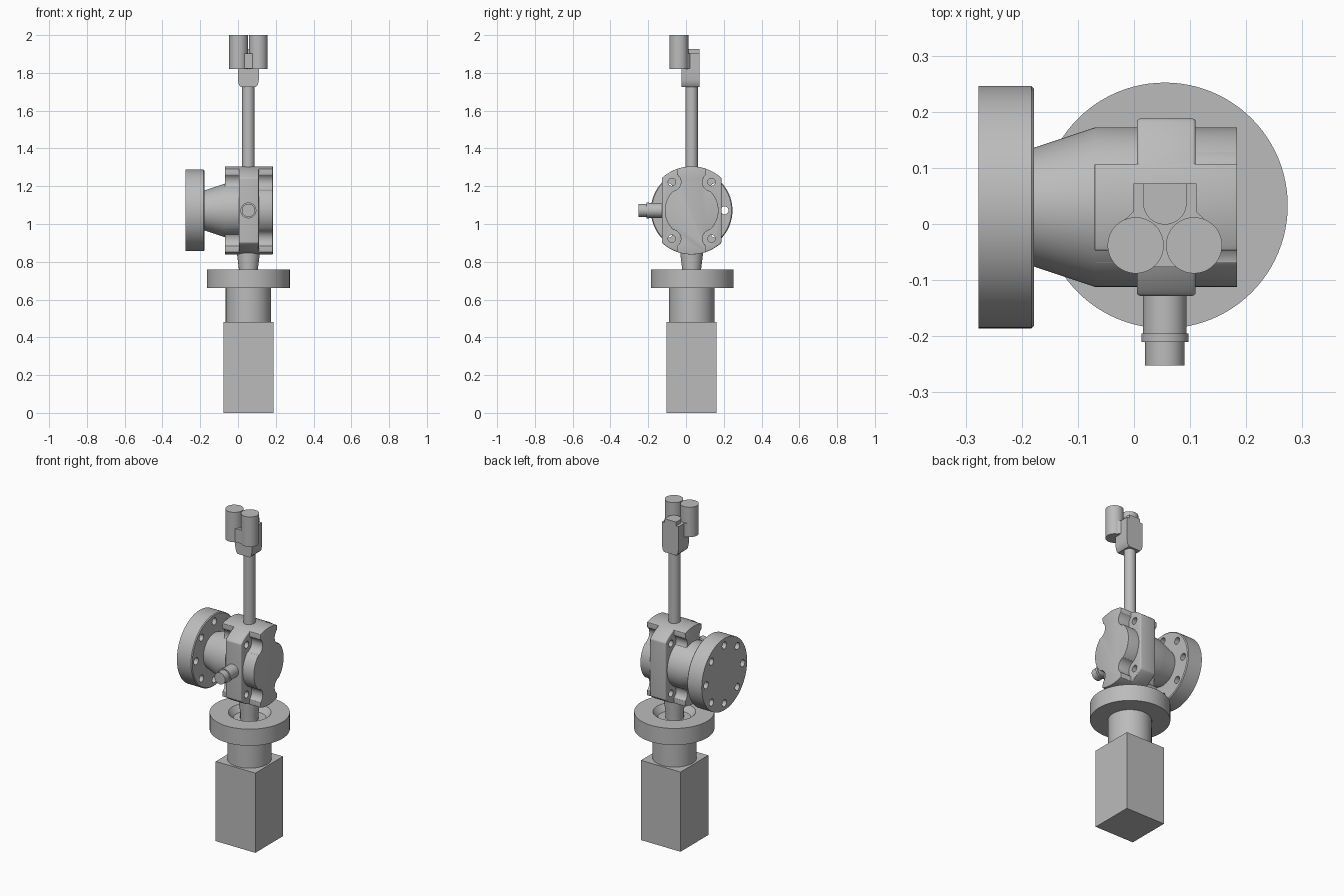
import bpy, bmesh
from math import sin, cos, pi, radians, sqrt, atan2
from mathutils import Matrix, Vector

cube = bpy.data.objects.get("Cube")
if cube:
    bpy.data.objects.remove(cube)

CX, CY, CZ = 0.055, 0.03, 1.072      # stem axis and height of the valve body
steel = bpy.data.materials.new("plain_grey")
steel.use_nodes = True
GREY = (0.5, 0.5, 0.5, 1)
steel.diffuse_color = GREY
steel.node_tree.nodes["Principled BSDF"].inputs["Base Color"].default_value = GREY

# Local frames: columns are (profile u, profile v, length direction)
ALONG_Z = Matrix.Identity(3)
ALONG_X = Matrix(((0, 0, 1), (1, 0, 0), (0, 1, 0)))
ALONG_Y = Matrix(((-1, 0, 0), (0, 0, 1), (0, 1, 0)))


def finish(name, bm, frame, origin):
    bm.transform(Matrix.Translation(origin) @ frame.to_4x4())
    bmesh.ops.recalc_face_normals(bm, faces=bm.faces)
    mesh = bpy.data.meshes.new(name)
    bm.to_mesh(mesh)
    bm.free()
    mesh.materials.append(steel)
    ob = bpy.data.objects.new(name, mesh)
    bpy.context.collection.objects.link(ob)
    return ob


def prism(name, pts, lo, hi, frame=ALONG_Z, origin=(0, 0, 0)):
    bm = bmesh.new()
    face = bm.faces.new([bm.verts.new((u, v, lo)) for u, v in pts])
    ext = bmesh.ops.extrude_face_region(bm, geom=[face])["geom"]
    bmesh.ops.translate(bm, vec=(0, 0, hi - lo),
                        verts=[g for g in ext if isinstance(g, bmesh.types.BMVert)])
    return finish(name, bm, frame, origin)


def lathe(name, profile, frame=ALONG_Z, origin=(0, 0, 0), n=64):
    """Turn (radius, height) pairs round the length direction, capping both ends."""
    bm = bmesh.new()
    rings = [[bm.verts.new((r * cos(2 * pi * i / n), r * sin(2 * pi * i / n), h))
              for i in range(n)] for r, h in profile]
    for a, b in zip(rings, rings[1:]):
        for i in range(n):
            j = (i + 1) % n
            bm.faces.new((a[i], a[j], b[j], b[i]))
    bm.faces.new(rings[0])
    bm.faces.new(rings[-1])
    return finish(name, bm, frame, origin)


def apply_all(ob):
    bpy.context.view_layer.update()
    deps = bpy.context.evaluated_depsgraph_get()
    mesh = bpy.data.meshes.new_from_object(ob.evaluated_get(deps))
    ob.modifiers.clear()
    ob.data = mesh


def drill(ob, centres, r, lo, hi):
    for u, v in centres:
        cutter = lathe("drill", [(r, lo), (r, hi)], ALONG_X, (0, CY + u, CZ + v), 24)
        cutter.hide_render = True
        mod = ob.modifiers.new("hole", "BOOLEAN")
        mod.operation, mod.solver, mod.object = "DIFFERENCE", "EXACT", cutter
        apply_all(ob)
        bpy.data.objects.remove(cutter)


def bevel(ob, width, segments=3):
    mod = ob.modifiers.new("soft_edges", "BEVEL")
    mod.width, mod.segments, mod.limit_method = width, segments, "ANGLE"
    mod.angle_limit = radians(40)
    apply_all(ob)


def arc(r, a0, a1, n, cu=0, cv=0):
    return [(cu + r * cos(radians(a0 + (a1 - a0) * i / n)),
             cv + r * sin(radians(a0 + (a1 - a0) * i / n))) for i in range(n + 1)]


def four_way(quarter):
    """Mirror a quarter outline, running from the u axis to the v axis, into a loop."""
    half = quarter + [(-u, v) for u, v in reversed(quarter)][1:]
    return half + [(u, -v) for u, v in reversed(half)][1:-1]


def rect(hu, v0, v1):
    return [(-hu, v0), (hu, v0), (hu, v1), (-hu, v1)]


# Base: square motor, neck, dished flange and tapered spindle
prism("motor_box", rect(0.132, -0.132, 0.132), 0, 0.48, origin=(CX, CY, 0))
lathe("motor_neck", [(0.12, 0.47), (0.12, 0.67)], origin=(CX, CY, 0))
lathe("base_flange", [(0.219, 0.66), (0.219, 0.76), (0.117, 0.76), (0.09, 0.725)],
      origin=(CX, CY + 0.003, 0), n=96)
lathe("spindle", [(0.05, 0.7), (0.05, 0.76), (0.06, 0.84), (0.06, 0.87)], origin=(CX, CY, 0))

# Valve body: middle band, clipped round, with four bolt holes
R, SIDE = 0.233, 0.158
edge = math_angle = atan2(sqrt(R * R - SIDE * SIDE), SIDE) * 180 / pi
band = prism("body_band", four_way([(SIDE, 0)] + arc(R, edge, 90, 12)),
             0.005, 0.11, ALONG_X, (0, CY, CZ))
bevel(band, 0.006)
bolts = [(u, v) for u in (-0.105, 0.105) for v in (-0.15, 0.15)]
drill(band, bolts, 0.02, -0.05, 0.16)

# Cover: round centre with top and bottom lugs, scooped clear of the bolts
LUG = 0.077
lug_angle = atan2(sqrt(R * R - LUG * LUG), LUG) * 180 / pi
cover = prism("body_cover",
              four_way(arc(0.142, 0, 46.5, 14) + arc(0.048, 260, 126, 14, 0.105, 0.15)
                       + arc(R, lug_angle, 90, 8)),
              -0.07, 0.184, ALONG_X, (0, CY, CZ))
bevel(cover, 0.007)

# Side branch: cone and bolted end flange
lathe("side_cone", [(0.106, -0.19), (0.106, -0.178), (0.142, -0.07), (0.142, 0.03)],
      ALONG_X, (0, CY, CZ))
flange = lathe("side_flange", [(0.216, -0.277), (0.216, -0.183), (0.211, -0.178)],
               ALONG_X, (0, CY, CZ), 96)
drill(flange, [(0.174 * cos(k * pi / 4), 0.174 * sin(k * pi / 4)) for k in range(8)],
      0.021, -0.35, -0.1)

# Front port with a collar
lathe("front_port", [(0.035, -0.252), (0.035, -0.21), (0.042, -0.21), (0.042, -0.195),
                     (0.039, -0.195), (0.039, -0.1)], ALONG_Y, (CX, 0, CZ), 48)

# Stem and head
lathe("stem", [(0.033, 1.25), (0.033, 1.75)], origin=(CX, CY, 0), n=48)
prism("head_block", [(-0.04, 1.725), (0.04, 1.725), (0.05, 1.737), (0.056, 1.765),
                     (0.056, 1.83), (-0.056, 1.83), (-0.056, 1.765), (-0.05, 1.737)],
      -0.025, 0.072, Matrix(((1, 0, 0), (0, 0, 1), (0, 1, 0))), (CX, 0, 0))
right_side = [(0.024, -0.077), (0.08, -0.04), (0.08, 0), (0.056, 0.022), (0.056, 0.072)]
prism("head_saddle", right_side + [(-u, v) for u, v in reversed(right_side)],
      1.822, 1.903, origin=(CX, 0, 0))
prism("head_key", [(0.039, 0.072), (-0.039, 0.072)] + arc(0.039, 180, 360, 20, 0, 0.038),
      1.89, 1.926, origin=(CX, 0, 0))
for side, name in ((-1, "right_head_cylinder"), (1, "left_head_cylinder")):
    lathe(name, [(0.05, 1.82), (0.05, 2.0)], origin=(CX + side * 0.052, -0.038, 0))

# Smooth round walls, keep hard edges
bpy.ops.object.select_all(action="DESELECT")
for ob in bpy.context.collection.objects:
    if ob.type == "MESH":
        ob.select_set(True)
        bpy.context.view_layer.objects.active = ob
bpy.ops.object.shade_smooth_by_angle(angle=radians(30))
